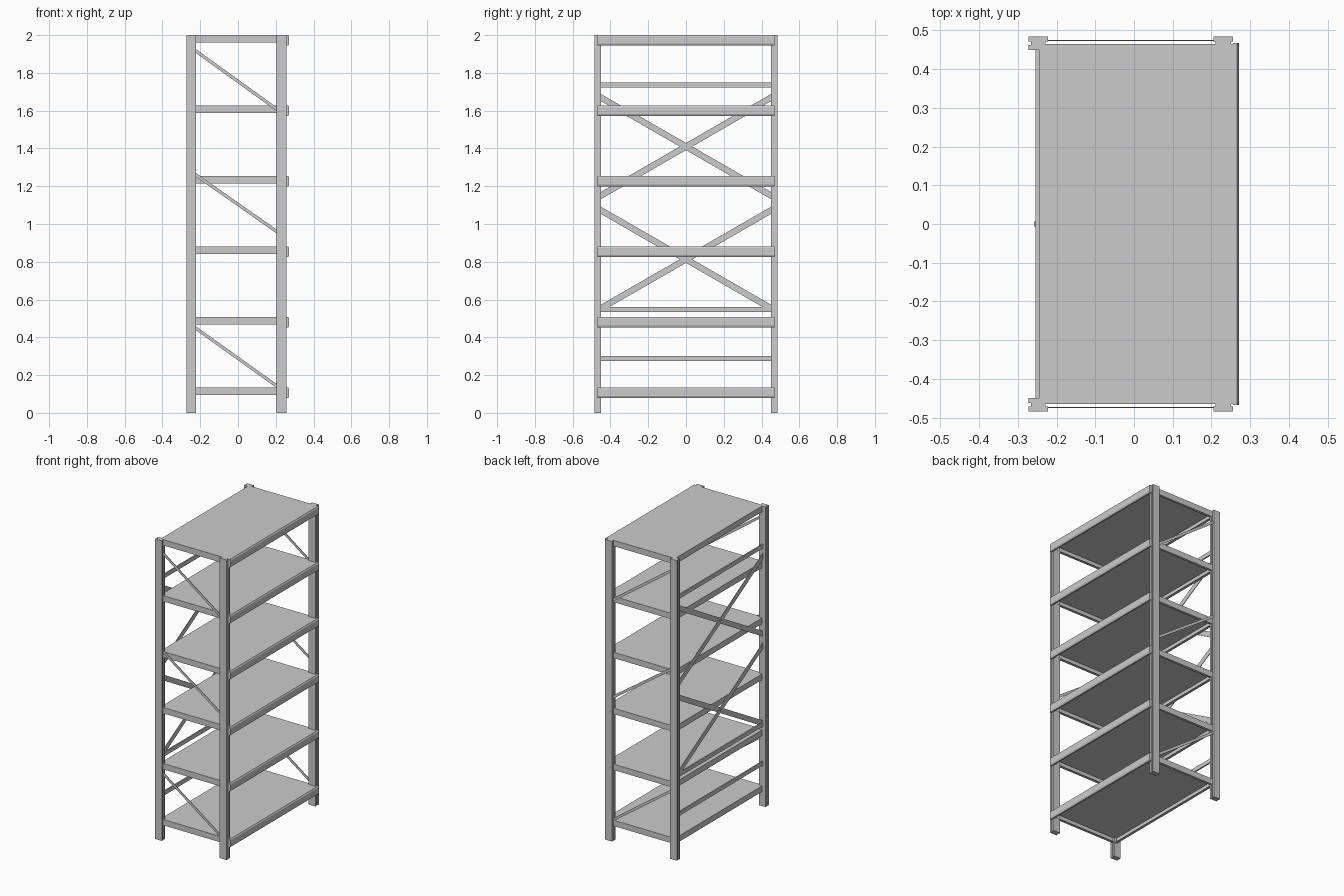
import bpy, bmesh
from math import atan2, hypot
from mathutils import Vector

if "Cube" in bpy.data.objects:
    bpy.data.objects.remove(bpy.data.objects["Cube"])


def mesh_object(name, bm):
    bmesh.ops.recalc_face_normals(bm, faces=bm.faces)
    me = bpy.data.meshes.new(name)
    bm.to_mesh(me)
    bm.free()
    ob = bpy.data.objects.new(name, me)
    bpy.context.collection.objects.link(ob)
    return ob


def add_box(bm, lo, hi):
    v = bmesh.ops.create_cube(bm, size=1)["verts"]
    for p in v:
        p.co = Vector([lo[i] + (p.co[i] + 0.5) * (hi[i] - lo[i]) for i in range(3)])


def prism(name, points, direction):
    """Extrude a closed outline along a direction."""
    bm = bmesh.new()
    f = bm.faces.new([bm.verts.new(p) for p in points])
    ext = bmesh.ops.extrude_face_region(bm, geom=[f], use_keep_orig=True)["geom"]
    for g in ext:
        if isinstance(g, bmesh.types.BMVert):
            g.co += Vector(direction)
    return mesh_object(name, bm)


def bar(name, a, b, width, thick):
    """Flat bar from a to b; width and thick are measured along its local z and y."""
    a, b = Vector(a), Vector(b)
    d = b - a
    bm = bmesh.new()
    add_box(bm, (-d.length / 2, -thick / 2, -width / 2), (d.length / 2, thick / 2, width / 2))
    ob = mesh_object(name, bm)
    ob.location = (a + b) / 2
    ob.rotation_mode = 'ZYX'
    ob.rotation_euler = (0, -atan2(d.z, hypot(d.x, d.y)), atan2(d.y, d.x))
    # pitch first, then heading
    ob.rotation_mode = 'XYZ'
    return ob


# Upright posts: profile with a shallow groove in the front and back faces
for x0, x1, tag in ((-0.272, -0.222, "back"), (0.205, 0.256, "front")):
    for s, side in ((-1, "left"), (1, "right")):
        g = 0.006
        half = [(x0, 0.485), (x0, 0.472), (x0 + g, 0.472), (x0 + g, 0.463), (x0, 0.463), (x0, 0.45)]
        other = [(x0 + x1 - x, y) for x, y in reversed(half)]
        prism(f"{tag}_post_{side}", [(x, s * y, 0) for x, y in half + other], (0, 0, 2.0))

SX0, SX1, SY = -0.245, 0.257, 0.465
for i in range(6):
    z = 0.134 + i * 0.3732
    # Shelf: top sheet, folded rim and bottom return lips
    bm = bmesh.new()
    t, h, lip = 0.004, 0.039, 0.016
    add_box(bm, (SX0, -SY, z - t), (SX1, SY, z))
    for zl, w in ((z - t, t), (z - h + t, lip)):
        add_box(bm, (SX0, -SY, z - h), (SX0 + w, SY, zl))
        add_box(bm, (SX1 - w, -SY, z - h), (SX1, SY, zl))
        add_box(bm, (SX0 + w, -SY, z - h), (SX1 - w, -SY + w, zl))
        add_box(bm, (SX0 + w, SY - w, z - h), (SX1 - w, SY, zl))
    mesh_object(f"shelf_{i + 1}", bm)
    # Front edge strip with bevelled outer face
    outline = [(0.256, 0), (0.266, 0), (0.271, -0.008), (0.271, -0.044), (0.266, -0.054), (0.256, -0.054)]
    prism(f"front_strip_{i + 1}", [(x, -0.468, z + dz) for x, dz in outline], (0, 0.936, 0))

# Side diagonal braces
for s, side in ((-1, "left"), (1, "right")):
    for i, (za, zb) in enumerate(((1.918, 1.605), (1.262, 0.958), (0.45, 0.14))):
        bar(f"side_brace_{side}_{i + 1}", (-0.226, s * 0.474, za), (0.208, s * 0.474, zb), 0.017, 0.003)

# Back horizontal rails
for i, z in enumerate((1.735, 0.548, 0.288)):
    bar(f"back_rail_{i + 1}", (-0.25, -0.46, z), (-0.25, 0.46, z), 0.027, 0.009)

# Back cross braces with centre bolts
for i, z in enumerate((0.813, 1.41)):
    for s in (-1, 1):
        x = -0.25 + s * 0.0022
        bar(f"cross_brace_{i + 1}_{'a' if s < 0 else 'b'}",
            (x, -0.462, z - s * 0.266), (x, 0.462, z + s * 0.266), 0.033, 0.004)
    bm = bmesh.new()
    add_box(bm, (-0.258, -0.006, z - 0.006), (-0.245, 0.006, z + 0.006))
    mesh_object(f"cross_bolt_{i + 1}", bm)
